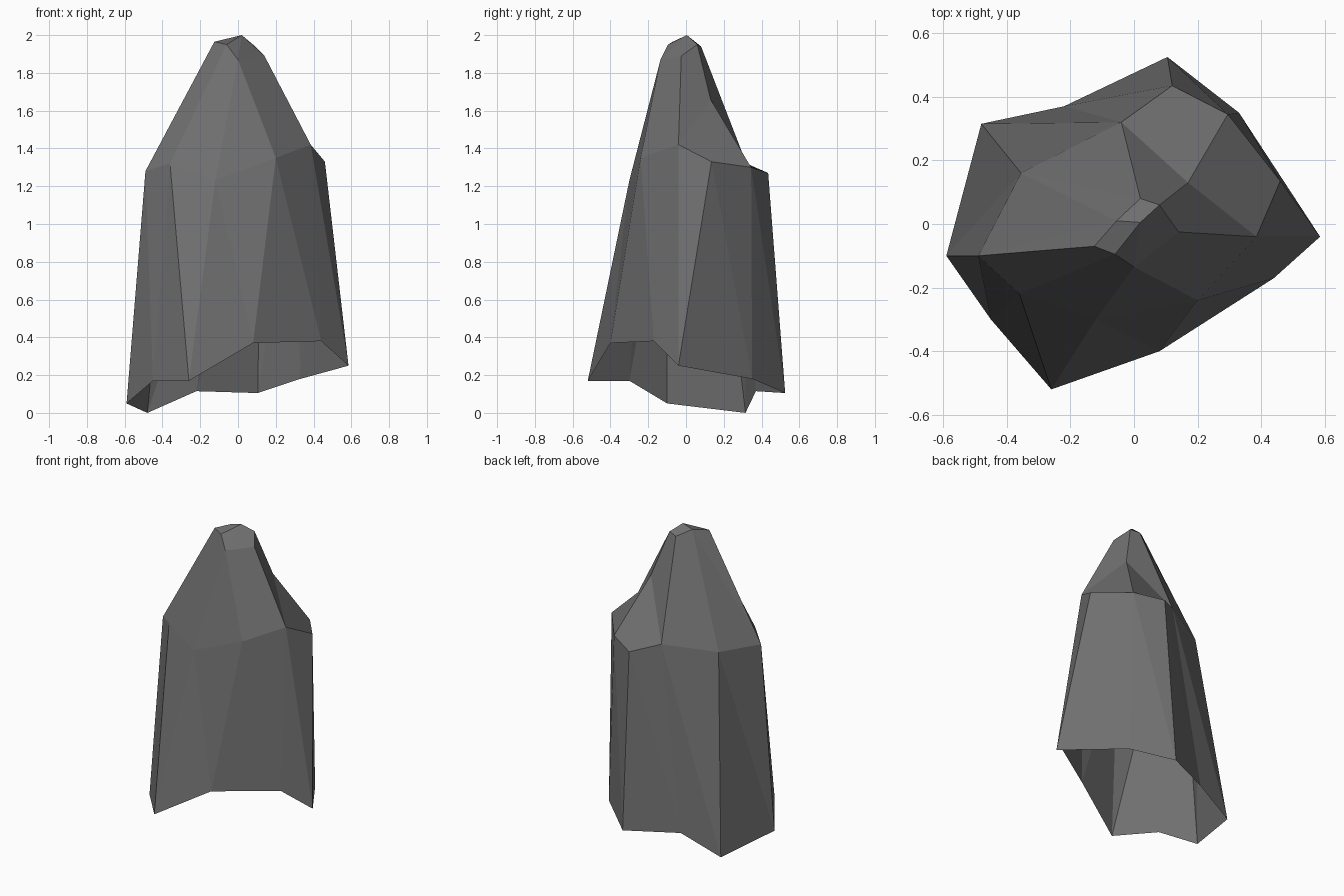
import bpy

if "Cube" in bpy.data.objects:
    bpy.data.objects.remove(bpy.data.objects["Cube"])

stone = bpy.data.materials.new("dark_grey")
stone.diffuse_color = (0.16, 0.16, 0.16, 1)
stone.use_nodes = True
stone.node_tree.nodes["Principled BSDF"].inputs["Base Color"].default_value = stone.diffuse_color


def build(name, verts, faces):
    mesh = bpy.data.meshes.new(name)
    mesh.from_pydata(verts, [], faces)
    mesh.materials.append(stone)
    mesh.update()
    obj = bpy.data.objects.new(name, mesh)
    bpy.context.collection.objects.link(obj)
    return obj


# Profiles, both counter-clockwise from the left side
hem = [(-.59, -.10, .05), (-.45, -.30, .17), (-.26, -.52, .17), (.08, -.40, .37),
       (.44, -.17, .38), (.585, -.04, .25), (.33, .35, .18), (.105, .525, .105),
       (-.22, .37, .115), (-.48, .315, 0)]
shoulder = [(-.49, -.10, 1.28), (-.36, -.22, 1.32), (-.12, -.30, 1.23), (.20, -.24, 1.35),
            (.385, -.04, 1.42), (.46, .135, 1.33), (.295, .345, 1.30), (.12, .435, 1.27),
            (-.04, .32, 1.32), (-.355, .16, 1.29)]
n = len(hem)

# Open lower shell: faceted strip between the hem and the shoulder
strip = []
for i in range(n):
    j = (i + 1) % n
    strip += [(i, j, n + i), (j, n + j, n + i)]
build("lower_shell", hem + shoulder, strip)

# Peak: shoulder line up to the small faceted tip
tip = [(-.125, -.07, 1.965), (-.06, -.095, 1.95), (0, -.135, 1.87), (.14, -.025, 1.89),
       (.08, .06, 1.95), (.02, .08, 1.94), (-.055, .01, 1.98)]
apex, notch = (.02, .005, 2.0), (.17, .13, 1.66)
t1, t2, t3, t4, t5, t6, t7, A, S = range(n, n + 9)
peak_faces = [
    (0, 1, t2, t1), (1, 2, t3, t2), (2, 3, t3), (3, 4, t4, t3),      # front
    (4, S, t5, t4), (4, 5, 6, S), (6, 7, 8, S), (8, t6, t5, S),      # right and back
    (8, 9, t6), (9, t7, t6), (9, 0, t7), (0, t1, t7),                # back left
    (A, t7, t1, t2), (A, t2, t3), (A, t3, t4, t5), (A, t5, t6, t7),  # tip
]
build("peak", shoulder + tip + [apex, notch], peak_faces)
